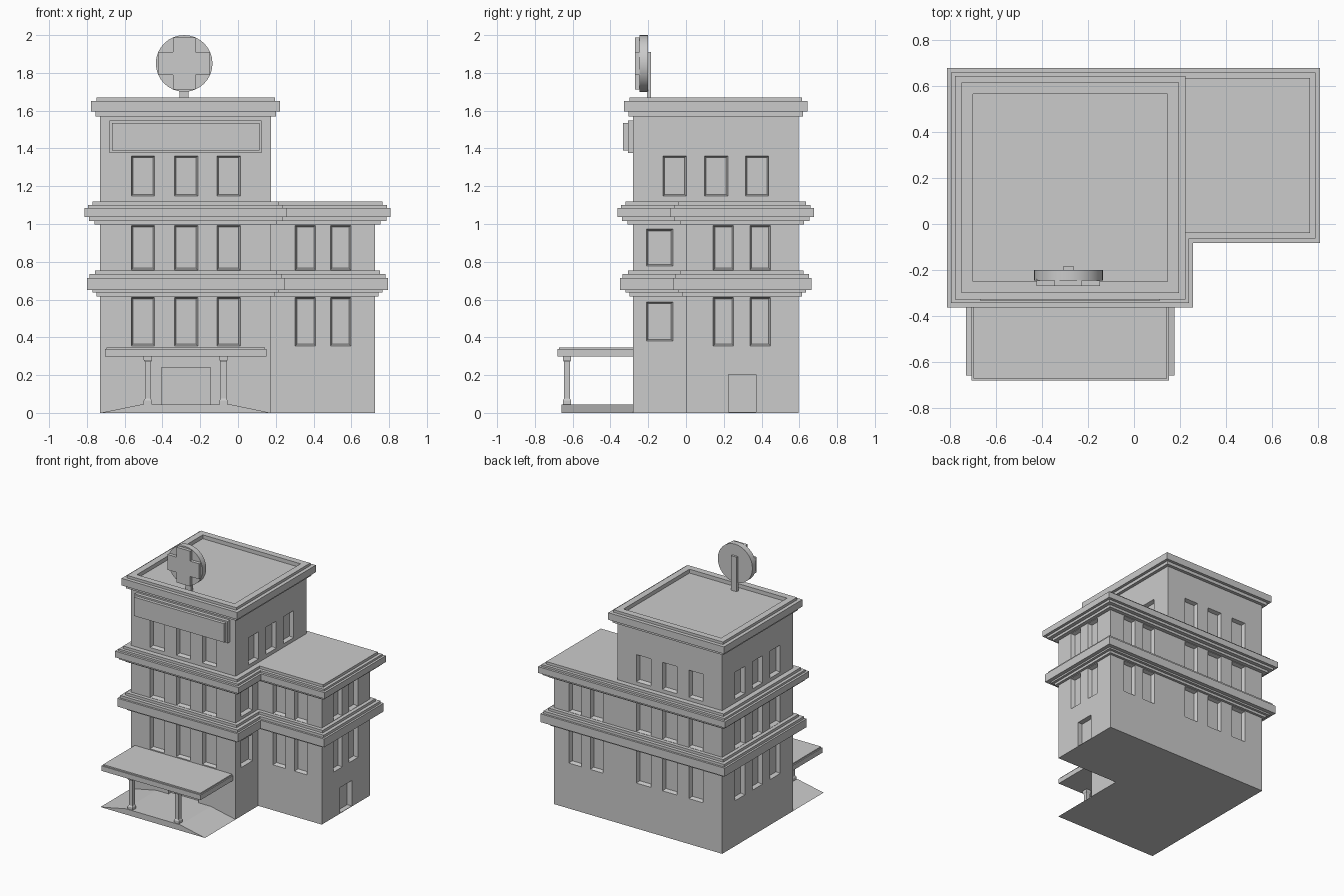
import bpy, bmesh, math

if "Cube" in bpy.data.objects:
    bpy.data.objects.remove(bpy.data.objects["Cube"])

X0, X1, X2 = -0.73, 0.175, 0.725      # left wall, tower right wall, wing right wall
Y0, Y1, Y2 = -0.28, 0.0, 0.595        # tower front, wing front, back wall
TOWER = [(X0, Y0), (X1, Y0), (X1, Y2), (X0, Y2)]
PLAN = [(X0, Y0), (X1, Y0), (X1, Y1), (X2, Y1), (X2, Y2), (X0, Y2)]


def finish(name, bm):
    bmesh.ops.recalc_face_normals(bm, faces=bm.faces)
    me = bpy.data.meshes.new(name)
    bm.to_mesh(me)
    bm.free()
    ob = bpy.data.objects.new(name, me)
    bpy.context.collection.objects.link(ob)
    return ob


def grow(outline, d):
    """Offset a counter-clockwise right-angled outline outward by d."""
    out, n = [], len(outline)
    for i, (x, y) in enumerate(outline):
        px, py = outline[i - 1]
        nx, ny = outline[(i + 1) % n]
        l1, l2 = math.hypot(x - px, y - py), math.hypot(nx - x, ny - y)
        out.append((x + d * ((y - py) / l1 + (ny - y) / l2),
                    y - d * ((x - px) / l1 + (nx - x) / l2)))
    return out


def loft(name, outline, profile):
    """Sweep a list of (offset, z) around an outline and cap both ends."""
    bm = bmesh.new()
    rings = [[bm.verts.new((x, y, z)) for x, y in grow(outline, d)] for d, z in profile]
    n = len(outline)
    for a, b in zip(rings, rings[1:]):
        for i in range(n):
            j = (i + 1) % n
            bm.faces.new((a[i], a[j], b[j], b[i]))
    bm.faces.new(rings[0][::-1])
    bm.faces.new(rings[-1])
    return finish(name, bm)


def box(name, x0, x1, y0, y1, z0, z1):
    return loft(name, [(x0, y0), (x1, y0), (x1, y1), (x0, y1)], [(0, z0), (0, z1)])


def steps(*layers):
    """Stepped profile from (offset, bottom, top) layers."""
    return [p for d, a, b in layers for p in ((d, a), (d, b))]


def extrude_y(name, pts, y0, y1):
    bm = bmesh.new()
    f = bm.faces.new([bm.verts.new((x, y0, z)) for x, z in pts])
    r = bmesh.ops.extrude_face_region(bm, geom=[f])
    bmesh.ops.translate(bm, vec=(0, y1 - y0, 0),
                        verts=[v for v in r["geom"] if isinstance(v, bmesh.types.BMVert)])
    return finish(name, bm)


# Openings, gathered into one cutter mesh
cut = bmesh.new()


def opening(axis, wall, inward, c, w, z0, z1, depth=0.03, taper=0.009):
    rings = []
    for d, t in ((-0.01, 0), (0, 0), (depth, taper)):
        ring = []
        for s, z in ((-1, z0 + t), (1, z0 + t), (1, z1 - t), (-1, z1 - t)):
            u, v = c + s * (w / 2 - t), wall + inward * d
            ring.append(cut.verts.new((u, v, z) if axis == 'y' else (v, u, z)))
        rings.append(ring)
    for a, b in zip(rings, rings[1:]):
        for i in range(4):
            j = (i + 1) % 4
            cut.faces.new((a[i], a[j], b[j], b[i]))
    cut.faces.new(rings[0])
    cut.faces.new(rings[-1])


LOW = [(0.355, 0.612), (0.757, 0.993)]
TOP = (1.148, 1.36)
for z in LOW + [TOP]:
    for x in (-0.503, -0.275, -0.05):          # tower front and back
        opening('y', Y0, 1, x, 0.124, *z)
        opening('y', Y2, -1, x, 0.124, *z)
    for y in (-0.06, 0.16, 0.376):             # tower left side
        opening('x', X0, 1, y, 0.124, *z)
for y in (-0.06, 0.16, 0.376):                 # tower top floor right side
    opening('x', X1, -1, y, 0.124, *TOP)
for z in LOW:
    for x in (0.357, 0.543):                   # wing front and back
        opening('y', Y1, 1, x, 0.108, *z)
        opening('y', Y2, -1, x, 0.108, *z)
    for y in (0.198, 0.393):                   # wing right side
        opening('x', X2, -1, y, 0.108, *z)
for z in ((0.38, 0.587), (0.777, 0.973)):      # tower return wall
    opening('x', X1, -1, -0.14, 0.14, *z)
opening('y', Y0, 1, -0.275, 0.26, 0.045, 0.24, 0.03, 0)
opening('x', X2, -1, 0.298, 0.147, 0.004, 0.203, 0.04, 0)
cutter = finish("opening_cutter", cut)
cutter.hide_render = True
cutter.hide_viewport = True

# Walls
for wall in (loft("lower_walls", PLAN, [(0, 0), (0, 1.06)]),
             loft("upper_walls", TOWER, [(0, 1.06), (0, 1.60)])):
    m = wall.modifiers.new("openings", 'BOOLEAN')
    m.operation, m.solver, m.object = 'DIFFERENCE', 'EXACT', cutter

# Stepped floor bands and the recessed tower roof
loft("first_band", PLAN, steps((0.02, 0.617, 0.637), (0.04, 0.637, 0.65), (0.07, 0.65, 0.715),
                               (0.055, 0.715, 0.735), (0.028, 0.735, 0.755)))
loft("second_band", PLAN, steps((0.03, 0.997, 0.017 + 1), (0.06, 1.017, 1.037), (0.082, 1.037, 1.085),
                                (0.064, 1.085, 1.1), (0.04, 1.1, 1.12)))
loft("tower_roof", TOWER, steps((0.025, 1.57, 1.595), (0.048, 1.595, 1.65), (0.02, 1.65, 1.67),
                                (-0.03, 1.67, 1.64)))

# Front sign board
box("sign_board", -0.68, 0.125, -0.308, Y0 + 0.01, 1.375, 1.547)
box("sign_panel", -0.668, 0.113, -0.333, -0.30, 1.388, 1.535)

# Entrance ramp, canopy and columns
extrude_y("entrance_ramp", [(X0, 0), (X1, 0), (-0.04, 0.045), (-0.51, 0.045)], -0.658, Y0 + 0.005)
loft("canopy", [(-0.705, -0.68), (0.152, -0.68), (0.152, Y0 + 0.02), (-0.705, Y0 + 0.02)],
     steps((0, 0.298, 0.337), (-0.008, 0.337, 0.347)))
for side, x in (("left", -0.477), ("right", -0.077)):
    r = 0.016
    loft(side + "_column", [(x - r, -0.63 - r), (x + r, -0.63 - r), (x + r, -0.63 + r), (x - r, -0.63 + r)],
         [(0.006, 0.04), (0.006, 0.065), (0, 0.075), (0, 0.27), (0.006, 0.28), (0.006, 0.30)])

# Round roof sign with a raised cross on a pole
CX, CZ, R = -0.285, 1.85, 0.15
ring = [(CX + R * math.cos(math.tau * i / 32), CZ + R * math.sin(math.tau * i / 32)) for i in range(32)]
disc = extrude_y("roof_disc", ring, -0.245, -0.2)
a, b = 0.06, 0.138
cross = [(a, b), (-a, b), (-a, a), (-b, a), (-b, -a), (-a, -a),
         (-a, -b), (a, -b), (a, -a), (b, -a), (b, a), (a, a)]
extrude_y("roof_cross", [(CX + x, CZ + z) for x, z in cross], -0.27, -0.24)
box("roof_pole", CX - 0.024, CX + 0.024, -0.207, -0.184, 1.635, 1.91)

# Smooth rim on the disc
bpy.ops.object.select_all(action='DESELECT')
disc.select_set(True)
bpy.context.view_layer.objects.active = disc
bpy.ops.object.shade_smooth_by_angle()
